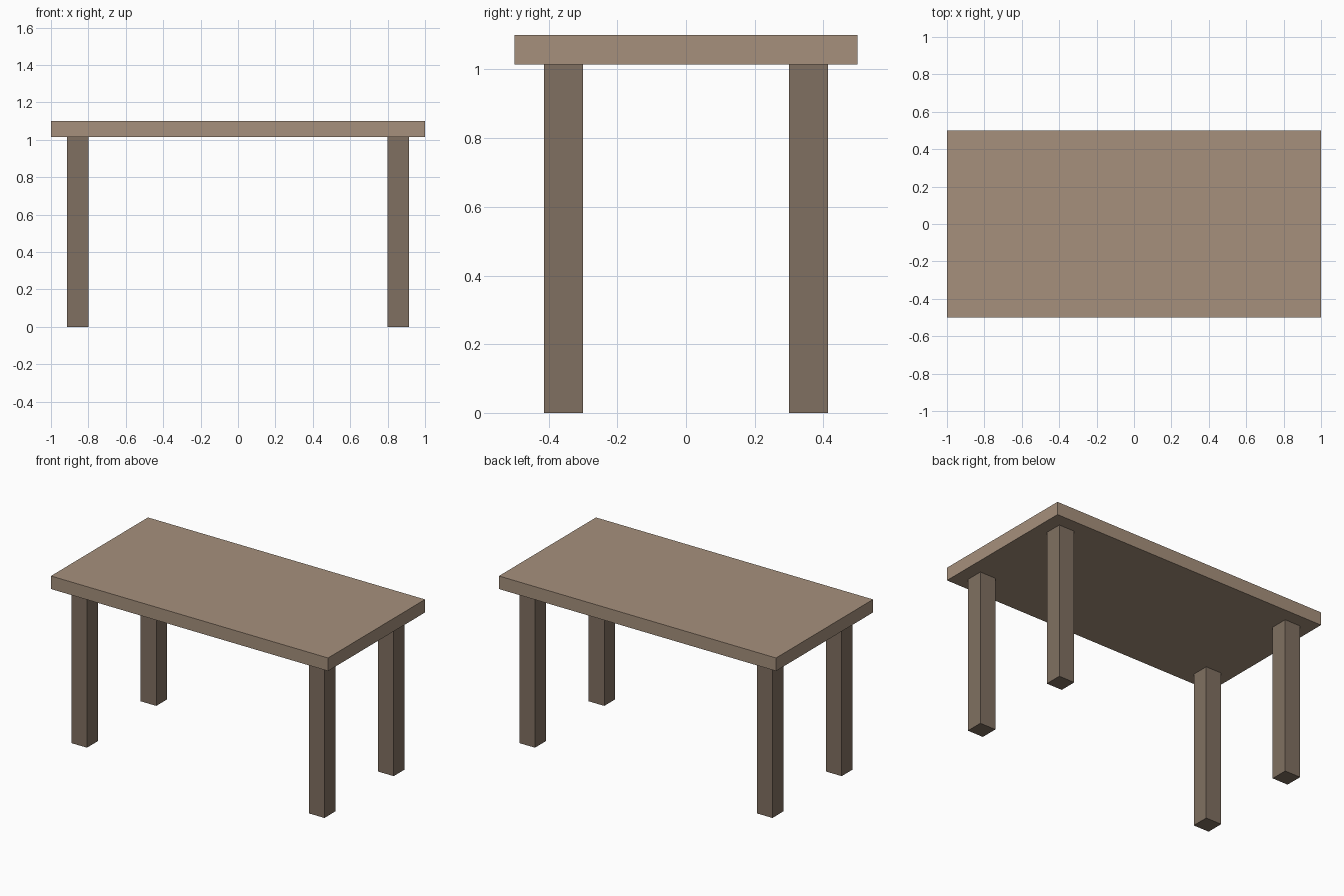
import bpy

cube = bpy.data.objects.get("Cube")
if cube:
    bpy.data.objects.remove(cube, do_unlink=True)


def make_material(name, rgb):
    mat = bpy.data.materials.new(name)
    mat.use_nodes = True
    color = (*rgb, 1.0)
    mat.diffuse_color = color
    mat.node_tree.nodes["Principled BSDF"].inputs["Base Color"].default_value = color
    return mat


def add_box(name, center, size, mat):
    bpy.ops.mesh.primitive_cube_add(size=1, location=center)
    obj = bpy.context.object
    obj.name = name
    obj.scale = size
    bpy.ops.object.transform_apply(location=False, rotation=False, scale=True)
    obj.data.materials.append(mat)
    return obj


light_wood = make_material("light wood", (0.38, 0.28, 0.202))
dark_wood = make_material("dark wood", (0.217, 0.163, 0.12))

HEIGHT = 1.1
LEG_HEIGHT = 1.015
LEG_WIDTH = 0.113
LEG_X, LEG_Y = 0.857, 0.357

# Table top
thickness = HEIGHT - LEG_HEIGHT
add_box("table_top", (0, 0, LEG_HEIGHT + thickness / 2), (2, 1, thickness), light_wood)

# Four square legs
for side, sx in (("left", 1), ("right", -1)):
    for end, sy in (("front", -1), ("back", 1)):
        add_box(f"{end}_{side}_leg", (sx * LEG_X, sy * LEG_Y, LEG_HEIGHT / 2),
                (LEG_WIDTH, LEG_WIDTH, LEG_HEIGHT), dark_wood)
